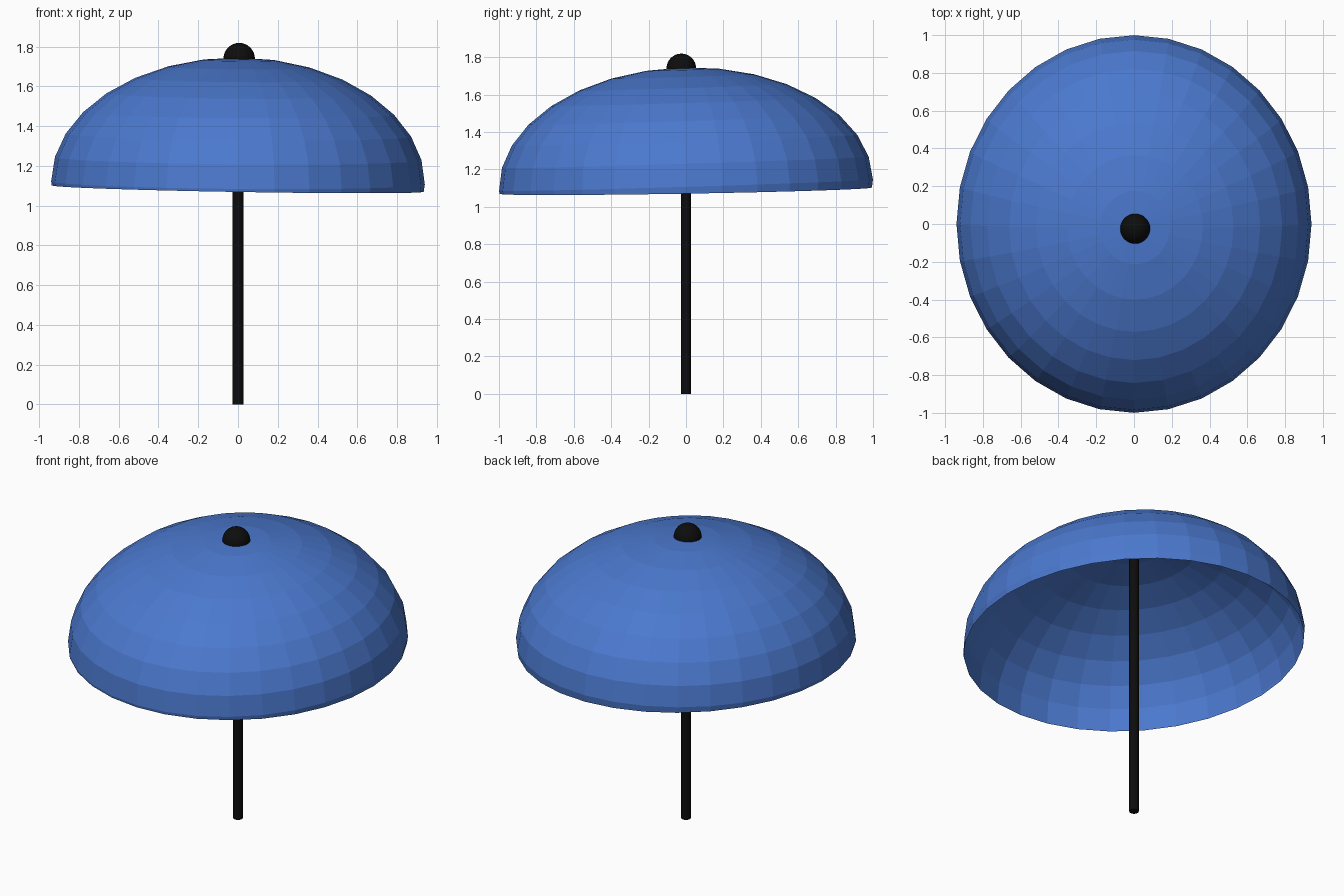
import bpy, bmesh
from math import radians
from mathutils import Matrix, Vector

if "Cube" in bpy.data.objects:
    bpy.data.objects.remove(bpy.data.objects["Cube"])


def material(name, color):
    m = bpy.data.materials.new(name)
    m.diffuse_color = color
    m.use_nodes = True
    m.node_tree.nodes["Principled BSDF"].inputs["Base Color"].default_value = m.diffuse_color
    return m


def make(name, bm, mat):
    me = bpy.data.meshes.new(name)
    bm.to_mesh(me)
    bm.free()
    ob = bpy.data.objects.new(name, me)
    bpy.context.collection.objects.link(ob)
    me.materials.append(mat)
    return ob


blue = material("canopy_blue", (0.07, 0.19, 0.62, 1))
black = material("black", (0.004, 0.004, 0.004, 1))
tilt = Matrix.Rotation(radians(0.5), 4, 'Y') @ Matrix.Rotation(radians(1.75), 4, 'X')

# canopy: flattened, slightly tilted faceted sphere trimmed open at the rim
bm = bmesh.new()
bmesh.ops.create_uvsphere(bm, u_segments=32, v_segments=16, radius=1)
bm.transform(Matrix.Translation((0, 0, 1.115)) @ tilt @ Matrix.Diagonal((0.94, 1.0, 0.63, 1)))
bmesh.ops.bisect_plane(bm, geom=bm.verts[:] + bm.edges[:] + bm.faces[:], dist=1e-5,
                       plane_co=(0, 0, 1.086), plane_no=Vector((0.017, -0.017, 1)),
                       clear_inner=True)
make("canopy", bm, blue)

# pole: from the floor to just under the canopy top
bm = bmesh.new()
bmesh.ops.create_cone(bm, cap_ends=True, segments=32, radius1=0.027, radius2=0.027, depth=1.74)
bm.transform(Matrix.Translation((0, 0, 0.87)))
make("pole", bm, black)

# finial: small dome on top, open where it meets the canopy
bm = bmesh.new()
bmesh.ops.create_uvsphere(bm, u_segments=32, v_segments=16, radius=0.079)
bmesh.ops.bisect_plane(bm, geom=bm.verts[:] + bm.edges[:] + bm.faces[:], dist=1e-5,
                       plane_co=(0, 0, -0.005), plane_no=(0, 0, 1), clear_inner=True)
bm.transform(Matrix.Translation((0.006, -0.025, 1.74)) @ tilt)
make("top_knob", bm, black)
